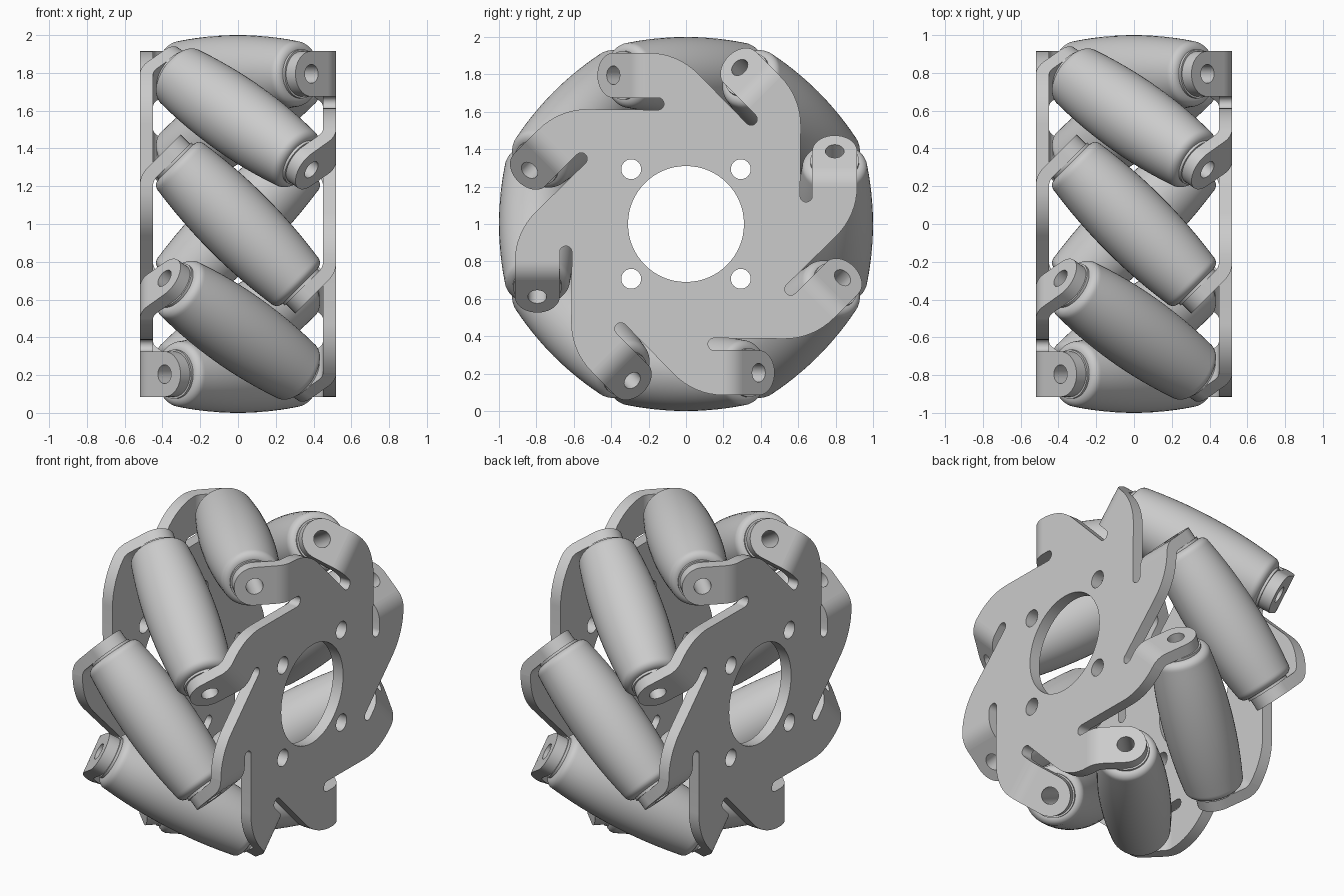
import bpy, bmesh
from math import pi, sin, cos, radians, sqrt
from mathutils import Matrix, Vector

if "Cube" in bpy.data.objects:
    bpy.data.objects.remove(bpy.data.objects["Cube"])

N = 8                      # rollers / arms
R = 0.795                  # distance of roller axes from wheel axis
Q = sqrt(0.5)
CENTRE = Matrix.Translation((0, 0, 1))


def arc(cx, cy, r, a0, a1, n):
    return [(cx + r * cos(radians(a0 + (a1 - a0) * i / n)),
             cy + r * sin(radians(a0 + (a1 - a0) * i / n))) for i in range(n + 1)]


def circle(cx, cy, r, n):
    return arc(cx, cy, r, 0, 360, n)[:-1]


def frame(x, y, z, origin):
    m = Matrix((x, y, z)).transposed().to_4x4()
    m.translation = Vector(origin)
    return m


def sheet(name, loops, half_thickness):
    """Flat outline with holes, extruded both ways; returns a mesh."""
    cu = bpy.data.curves.new(name, 'CURVE')
    cu.dimensions = '2D'
    cu.fill_mode = 'BOTH'
    cu.extrude = half_thickness
    for pts in loops:
        sp = cu.splines.new('POLY')
        sp.points.add(len(pts) - 1)
        for p, c in zip(sp.points, pts):
            p.co = (c[0], c[1], 0, 1)
        sp.use_cyclic_u = True
    ob = bpy.data.objects.new(name, cu)
    bpy.context.collection.objects.link(ob)
    bpy.context.view_layer.update()
    me = bpy.data.meshes.new_from_object(
        ob.evaluated_get(bpy.context.evaluated_depsgraph_get()))
    bpy.data.objects.remove(ob)
    return me


def add(name, me, matrix):
    ob = bpy.data.objects.new(name, me)
    bpy.context.collection.objects.link(ob)
    ob.matrix_world = matrix
    return ob


def smooth(ob, angle):
    bpy.ops.object.select_all(action='DESELECT')
    ob.select_set(True)
    bpy.context.view_layer.objects.active = ob
    bpy.ops.object.shade_smooth_by_angle(angle=radians(angle))


# Side plate disc: one arm outline repeated clockwise, with slots and holes
arm = ([(-0.15, 0.61)] + arc(-0.15, 0.6425, 0.0325, -75, 90, 8)
       + [(-0.2, 0.675)] + arc(-0.2, 0.545, 0.37, 90, 45, 8))
outline = []
for k in range(N):
    a = -k * 2 * pi / N
    outline += [(u * cos(a) - v * sin(a), u * sin(a) + v * cos(a)) for u, v in arm]
bolts = [circle(sx * 0.293, sy * 0.293, 0.053, 24) for sx in (-1, 1) for sy in (-1, 1)]
disc = sheet("disc", [outline, circle(0, 0, 0.31, 64)] + bolts, 0.035)
# Rounded bend between disc and tab
bend = sheet("bend", [arc(0.38, -0.2, 0.14, 0, -45, 8) + arc(0.38, -0.2, 0.07, -45, 0, 8)], 0.12)
# Round-ended tab with pin hole
tab = sheet("tab", [[(0.1273, 0.12)] + arc(0, 0, 0.12, 90, 270, 20) + [(0.1273, -0.12)],
                    circle(0, 0, 0.05, 24)], 0.035)

disc_m = frame((0, 1, 0), (0, 0, 1), (1, 0, 0), (0.485, 0, 0))
tab_m = frame((Q, Q, 0), (0, 0, 1), (Q, -Q, 0), (0.515 * Q, -0.515 * Q, R))
bend_m = Matrix.Translation((0, 0, R))

bm = bmesh.new()


def append(me, m):
    me = me.copy()
    me.transform(m)
    bm.from_mesh(me)


append(disc, disc_m)
for k in range(N):
    rot = Matrix.Rotation(k * 2 * pi / N, 4, 'X')
    append(bend, rot @ bend_m)
    append(tab, rot @ tab_m)
plate = bpy.data.meshes.new("side_plate")
bm.to_mesh(plate)
bm.free()

# The second plate is the first turned half round
smooth(add("right_side_plate", plate, CENTRE), 30)
add("left_side_plate", plate, CENTRE @ Matrix.Rotation(pi, 4, 'Z'))

# Roller: barrel body with rounded rims, short hubs and a through bore (s, radius)
half = [(s, 0.205 - 0.03 * (s / 0.42) ** 2) for s in (0, 0.07, 0.14, 0.21, 0.28, 0.35, 0.42)]
half += arc(0.42, 0.13, 0.045, 75, 0, 6)
half += [(0.465, 0.13), (0.48, 0.13), (0.48, 0.05)]
profile = [(-s, r) for s, r in reversed(half[1:])] + half

bm = bmesh.new()
SEG = 48
rings = [[bm.verts.new((r * cos(2 * pi * i / SEG), r * sin(2 * pi * i / SEG), s))
          for i in range(SEG)] for s, r in profile]
for j in range(len(rings)):
    a, b = rings[j], rings[(j + 1) % len(rings)]
    for i in range(SEG):
        n = (i + 1) % SEG
        bm.faces.new((a[i], a[n], b[n], b[i]))
bmesh.ops.recalc_face_normals(bm, faces=bm.faces)
roller = bpy.data.meshes.new("roller")
bm.to_mesh(roller)
bm.free()

roller_m = frame((Q, Q, 0), (0, 0, 1), (Q, -Q, 0), (0, 0, R))
for k in range(N):
    ob = add(f"roller_{k + 1}", roller, CENTRE @ Matrix.Rotation(k * 2 * pi / N, 4, 'X') @ roller_m)
    if k == 0:
        smooth(ob, 35)

for me in (disc, bend, tab):
    bpy.data.meshes.remove(me)
